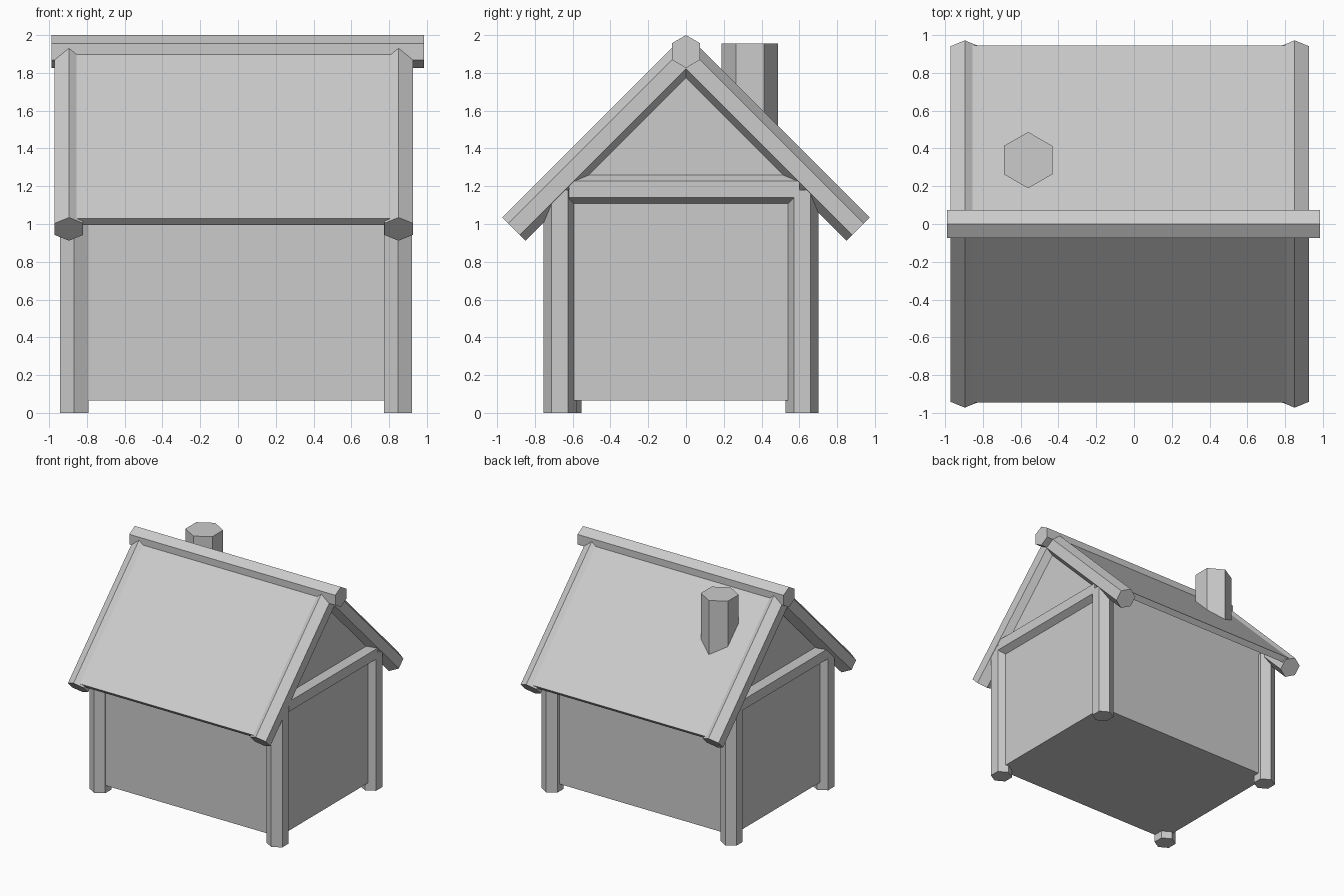
import bpy, bmesh
from math import cos, sin, pi, sqrt
from mathutils import Vector

if "Cube" in bpy.data.objects:
    bpy.data.objects.remove(bpy.data.objects["Cube"])

R = 0.087          # timber radius (six-sided logs)
APEX = 1.883       # height where rafter centre lines meet
K = 1 / sqrt(2)


def prism(name, profile, offset):
    """Extrude a closed profile of 3D points along offset."""
    bm = bmesh.new()
    face = bm.faces.new([bm.verts.new(p) for p in profile])
    out = bmesh.ops.extrude_face_region(bm, geom=[face])
    moved = [g for g in out["geom"] if isinstance(g, bmesh.types.BMVert)]
    bmesh.ops.translate(bm, verts=moved, vec=offset)
    bmesh.ops.recalc_face_normals(bm, faces=bm.faces)
    mesh = bpy.data.meshes.new(name)
    bm.to_mesh(mesh)
    bm.free()
    obj = bpy.data.objects.new(name, mesh)
    bpy.context.collection.objects.link(obj)
    return obj


def log(name, a, b, corner, r=R):
    """Six-sided log from a to b with one corner pointing along corner."""
    a, b = Vector(a), Vector(b)
    c = Vector(corner).normalized()
    side = (b - a).normalized().cross(c)
    ring = [a + r * (cos(i * pi / 3) * c + sin(i * pi / 3) * side) for i in range(6)]
    return prism(name, ring, b - a)


# House body with gables
body = [(-0.68, 0.065), (0.63, 0.065), (0.63, 1.29), (0, 1.92), (-0.68, 1.24)]
prism("house_walls", [(-0.887, y, z) for y, z in body], Vector((1.754, 0, 0)))

# Corner posts
posts = {"front_left": (-0.868, -0.641), "front_right": (0.847, -0.668),
         "back_left": (-0.868, 0.615), "back_right": (0.847, 0.615)}
for name, (x, y) in posts.items():
    log(name + "_post", (x, y, 0), (x, y, 1.18), (0, 1, 0))

# Gable tie beams
for side, x in (("left", -0.868), ("right", 0.847)):
    log(side + "_tie_beam", (x, -0.62, 1.183), (x, 0.6, 1.183), (0, 0, 1))

# Roof slopes: rafters at both ends and a panel between them
for side, s in (("front", -1), ("back", 1)):
    down = Vector((0, s * K, -K))
    normal = Vector((0, s * K, K))
    for end, x in (("left", -0.895), ("right", 0.85)):
        top = Vector((x, 0, APEX))
        log(f"{side}_{end}_rafter", top, top + down * 1.287, normal)
    start = Vector((-0.895, 0, APEX))
    corners = [(0, 0.013), (1.271, 0.013), (1.271, 0.064), (0, 0.064)]
    prism(side + "_roof_panel", [start + down * d + normal * n for d, n in corners],
          Vector((1.745, 0, 0)))

# Ridge beam
log("ridge_beam", (-0.988, 0, 1.913), (0.985, 0, 1.913), (0, 0, 1))

# Chimney
log("chimney", (-0.56, 0.338, 1.4), (-0.56, 0.338, 1.955), (0, 1, 0), 0.149)
